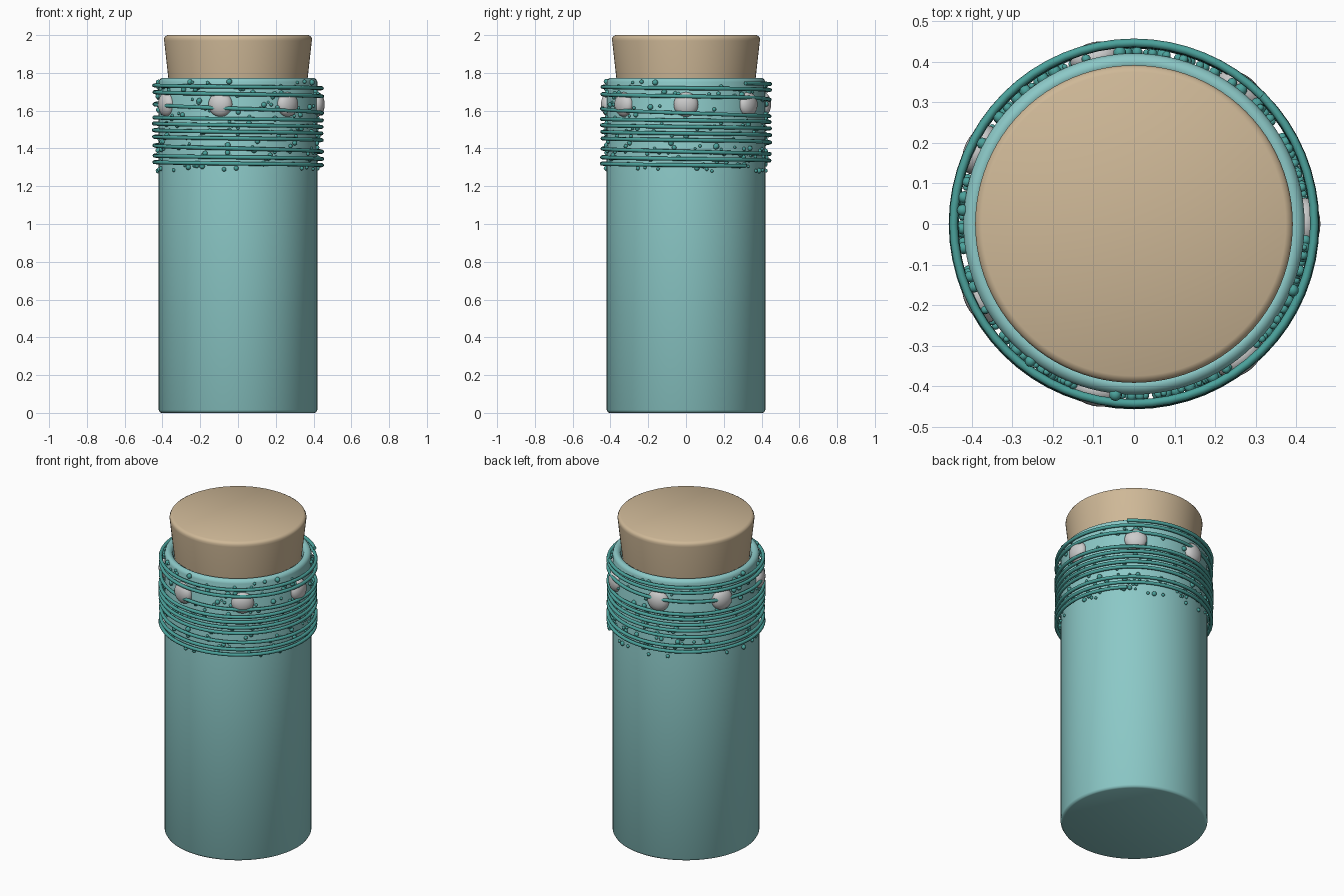
import bpy, bmesh, math, random
from mathutils import Matrix, Vector

if "Cube" in bpy.data.objects:
    bpy.data.objects.remove(bpy.data.objects["Cube"])

random.seed(7)

def material(name, rgb):
    m = bpy.data.materials.new(name)
    m.diffuse_color = (*rgb, 1)
    m.use_nodes = True
    m.node_tree.nodes["Principled BSDF"].inputs["Base Color"].default_value = m.diffuse_color
    return m

glass = material("pale_teal", (0.26, 0.58, 0.57))
teal = material("deep_teal", (0.07, 0.36, 0.33))
tan = material("cork_tan", (0.62, 0.48, 0.31))

def finish(name, bm, mat=None, angle=40):
    me = bpy.data.meshes.new(name)
    bmesh.ops.recalc_face_normals(bm, faces=bm.faces)
    bm.to_mesh(me)
    bm.free()
    ob = bpy.data.objects.new(name, me)
    bpy.context.collection.objects.link(ob)
    if mat:
        me.materials.append(mat)
    bpy.context.view_layer.objects.active = ob
    ob.select_set(True)
    bpy.ops.object.shade_smooth_by_angle(angle=math.radians(angle))
    ob.select_set(False)
    return ob

def lathe(name, profile, mat, n=96):
    bm = bmesh.new()
    rings = [[bm.verts.new((r * math.cos(math.tau * i / n), r * math.sin(math.tau * i / n), z))
              for i in range(n)] for r, z in profile]
    for a, b in zip(rings, rings[1:]):
        for i in range(n):
            j = (i + 1) % n
            bm.faces.new((a[i], a[j], b[j], b[i]))
    bm.faces.new(rings[0])
    bm.faces.new(rings[-1])
    return finish(name, bm, mat)

def around(angle, radius, z):
    return Vector((radius * math.cos(angle), radius * math.sin(angle), z))

# Bottle with a rounded foot and rim, recessed inside the mouth
lathe("bottle_body", [(0.405, 0), (0.414, 0.004), (0.42, 0.015), (0.42, 1.752), (0.415, 1.765),
                      (0.403, 1.773), (0.392, 1.773), (0.38, 1.766), (0.372, 1.752), (0.372, 1.70)], glass)

# Tapered cork stopper
lathe("cork_stopper", [(0.355, 1.65), (0.368, 1.765), (0.391, 1.97), (0.391, 1.983),
                       (0.386, 1.993), (0.374, 2.0)], tan)

# Wire wound around the neck, one height per turn
turn_z = [1.745, 1.715, 1.67, 1.575, 1.545, 1.51, 1.475, 1.44, 1.375, 1.34, 1.307]
steps = 64
curve = bpy.data.curves.new("wire_path", "CURVE")
curve.dimensions = "3D"
curve.bevel_depth = 0.0105
curve.bevel_resolution = 2
curve.use_fill_caps = True
spline = curve.splines.new("POLY")
count = (len(turn_z) - 1) * steps + 1
spline.points.add(count - 1)
for i in range(count):
    k = min(i // steps, len(turn_z) - 2)
    t = i / steps - k
    z = turn_z[k] + (turn_z[k + 1] - turn_z[k]) * t
    a = math.radians(45) + math.tau * i / steps
    r = 0.444 + 0.002 * math.sin(a + k)
    spline.points[i].co = (*around(a, r, z), 1)
wire = bpy.data.objects.new("neck_wire", curve)
curve.materials.append(teal)
bpy.context.collection.objects.link(wire)

# Seven large beads set into the neck
bm = bmesh.new()
for i in range(7):
    a = math.tau * i / 7
    mat = (Matrix.Translation(around(a, 0.42, 1.633)) @ Matrix.Rotation(a, 4, "Z")
           @ Matrix.Diagonal((0.039, 0.065, 0.065, 1)))
    bmesh.ops.create_uvsphere(bm, u_segments=24, v_segments=16, radius=1, matrix=mat)
finish("large_beads", bm)

# Tiny seed beads scattered over the wrapped band
bm = bmesh.new()
for i in range(300):
    p = around(random.uniform(0, math.tau), 0.423, random.uniform(1.28, 1.755))
    bmesh.ops.create_icosphere(bm, subdivisions=2, radius=random.uniform(0.007, 0.016),
                               matrix=Matrix.Translation(p))
finish("seed_beads", bm, teal)
